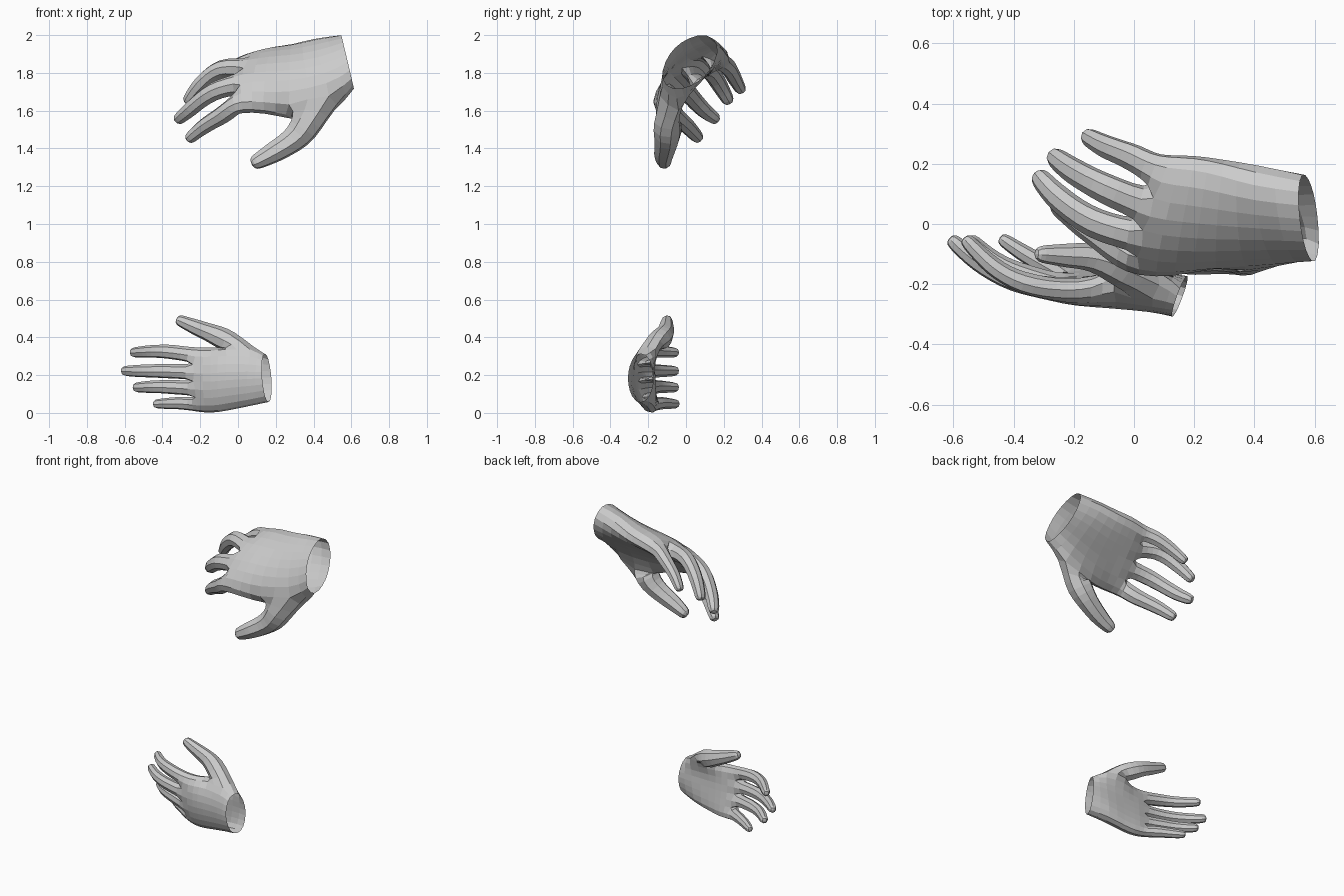
import bpy, bmesh
from mathutils import Vector as V

if "Cube" in bpy.data.objects:
    bpy.data.objects.remove(bpy.data.objects["Cube"])

COLS = (-1, -0.5, 0, 0.5, 1)      # column borders across the palm, thumb side to little finger


def spline(points):
    """Catmull-Rom path through the joints, two steps per bone."""
    p = [points[0] * 2 - points[1]] + points + [points[-1] * 2 - points[-2]]
    out = []
    for i in range(1, len(p) - 2):
        a, b, c, d = p[i - 1:i + 3]
        for t in (0.5, 1.0):
            out.append(0.5 * (2 * b + (c - a) * t + (2 * a - 5 * b + 4 * c - d) * t * t
                              + (3 * b - a - 3 * c + d) * t ** 3))
    return out


def bridge(bm, a, b):
    n = len(a)
    for i in range(n):
        j = (i + 1) % n
        bm.faces.new((a[i], a[j], b[j], b[i]))


def digit(bm, quad, joints, r0, r1, ease=1.0):
    """Grow a finger out of a four-sided opening along its joints."""
    q = [w.co.copy() for w in quad]
    base = sum(q, V()) / 4
    u, v = q[1] - q[0] + q[2] - q[3], q[3] - q[0] + q[2] - q[1]
    path = spline([base] + [V(j) for j in joints])
    n = len(path)
    rings = []
    for i, p in enumerate(path):
        before = path[i - 1] if i else base
        t = (path[min(i + 1, n - 1)] - before).normalized()
        r = r0 + (r1 - r0) * (i / (n - 1)) ** ease
        if i % 2 and i < n - 1:
            r *= 1.05                      # joints are slightly thicker
        rings.append((p, t, r))
    p, t, r = rings[-1]
    rings.append((p + t * r * 0.75, t, r * 0.7))   # rounded tip
    prev = quad
    for p, t, r in rings:
        v = (v - t * v.dot(t)).normalized()
        side = t.cross(v)
        u = side if side.dot(u) > 0 else -side
        ring = [bm.verts.new(p + u * r * su + v * r * sv * 0.95)
                for su, sv in ((-1, -1), (1, -1), (1, 1), (-1, 1))]
        bridge(bm, prev, ring)
        prev = ring
    bm.faces.new(prev)


def build_hand(name, side, wrist_dir, sections, fingers, thumb, radii, thumb_radii):
    bm = bmesh.new()
    centres = [V(s[0]) for s in sections]
    loops = []
    # palm: cross-sections from wrist to knuckles
    for i, (c, lat, h, k, arch, bow, ball) in enumerate(sections):
        c, lat = V(c), V(lat)
        f = (centres[min(i + 1, len(centres) - 1)] - centres[max(i - 1, 0)]).normalized()
        if i == 0:
            f = V(wrist_dir)
        n = lat.cross(f).normalized() * side
        back, palm = [], []
        for t in COLS:
            m = c + lat * t + (n * arch + f * bow) * (1 - t * t)
            half = h * (1 - k * t * t)
            if ball and t == -1:           # thick ball of the thumb
                half = h * 0.92
                m -= n * ball
            back.append(bm.verts.new(m + n * half))
            palm.append(bm.verts.new(m - n * half))
        loops.append((back, palm))
    for i, ((b0, p0), (b1, p1)) in enumerate(zip(loops, loops[1:])):
        for j in range(4):
            bm.faces.new((b0[j], b0[j + 1], b1[j + 1], b1[j]))
            bm.faces.new((p0[j], p1[j], p1[j + 1], p0[j + 1]))
        bm.faces.new((b0[4], p0[4], p1[4], b1[4]))
        if i != 1:                         # opening left for the thumb
            bm.faces.new((b0[0], b1[0], p1[0], p0[0]))
    # four fingers from the knuckle openings
    back, palm = loops[-1]
    for j, joints in enumerate(fingers):
        s = 0.9 if j == 3 else 1
        digit(bm, [back[j], back[j + 1], palm[j + 1], palm[j]], joints,
              radii[0] * s, radii[1] * s)
    # thumb from the side opening
    (b1, p1), (b2, p2) = loops[1:3]
    digit(bm, [b1[0], b2[0], p2[0], p1[0]], thumb, *thumb_radii, ease=0.7)
    bmesh.ops.recalc_face_normals(bm, faces=bm.faces)
    me = bpy.data.meshes.new(name)
    bm.to_mesh(me)
    bm.free()
    ob = bpy.data.objects.new(name, me)
    bpy.context.collection.objects.link(ob)
    sub = ob.modifiers.new("rounding", 'SUBSURF')
    sub.levels = sub.render_levels = 1
    return ob


# sections: centre, half-width vector, half-thickness, edge taper, arch, forward bow, thumb ball
build_hand(
    "upper_hand", 1, (-0.975, 0, -0.22),
    [((0.58, 0.02, 1.858), (-0.03, 0.125, 0.125), 0.115, 0.6, 0, 0, 0),
     ((0.46, 0.035, 1.81), (-0.065, 0.14, 0.155), 0.10, 0.4, 0.02, 0, 0.03),
     ((0.275, 0.03, 1.765), (0.02, 0.175, 0.165), 0.082, 0.35, 0.045, 0, 0.04),
     ((0.17, 0.03, 1.76), (0.03, 0.195, 0.16), 0.075, 0.3, 0.05, 0.01, 0),
     ((0.06, 0.03, 1.75), (0.053, 0.195, 0.145), 0.066, 0.2, 0.045, 0.02, 0)],
    [[(-0.07, -0.07, 1.585), (-0.17, 0.0, 1.525), (-0.25, 0.06, 1.46)],
     [(-0.13, 0.0, 1.705), (-0.25, 0.085, 1.61), (-0.31, 0.15, 1.56)],
     [(-0.09, 0.115, 1.825), (-0.20, 0.175, 1.74), (-0.26, 0.22, 1.66)],
     [(0.0, 0.22, 1.835), (-0.09, 0.255, 1.775), (-0.15, 0.288, 1.715)]],
    [(0.325, -0.095, 1.47), (0.19, -0.115, 1.38), (0.10, -0.115, 1.33)],
    (0.057, 0.038), (0.092, 0.046))

build_hand(
    "lower_hand", -1, (-0.94, 0.34, 0),
    [((0.152, -0.24, 0.185), (0.01, 0.0, -0.13), 0.075, 0.55, 0, 0, 0),
     ((0.07, -0.215, 0.185), (-0.025, 0.015, -0.155), 0.07, 0.4, 0.01, 0, 0.025),
     ((-0.07, -0.20, 0.178), (0.0, 0.01, -0.172), 0.06, 0.35, 0.025, 0, 0.035),
     ((-0.14, -0.197, 0.172), (0.0, 0.02, -0.176), 0.055, 0.3, 0.025, 0, 0),
     ((-0.21, -0.195, 0.175), (0.01, 0.025, -0.174), 0.048, 0.2, 0.025, 0.02, 0)],
    [[(-0.37, -0.195, 0.325), (-0.47, -0.14, 0.325), (-0.55, -0.06, 0.32)],
     [(-0.40, -0.19, 0.222), (-0.52, -0.125, 0.222), (-0.597, -0.06, 0.222)],
     [(-0.36, -0.17, 0.138), (-0.46, -0.125, 0.138), (-0.535, -0.06, 0.135)],
     [(-0.30, -0.135, 0.052), (-0.37, -0.095, 0.05), (-0.43, -0.055, 0.048)]],
    [(-0.11, -0.115, 0.408), (-0.22, -0.105, 0.452), (-0.305, -0.10, 0.488)],
    (0.042, 0.030), (0.068, 0.034))
